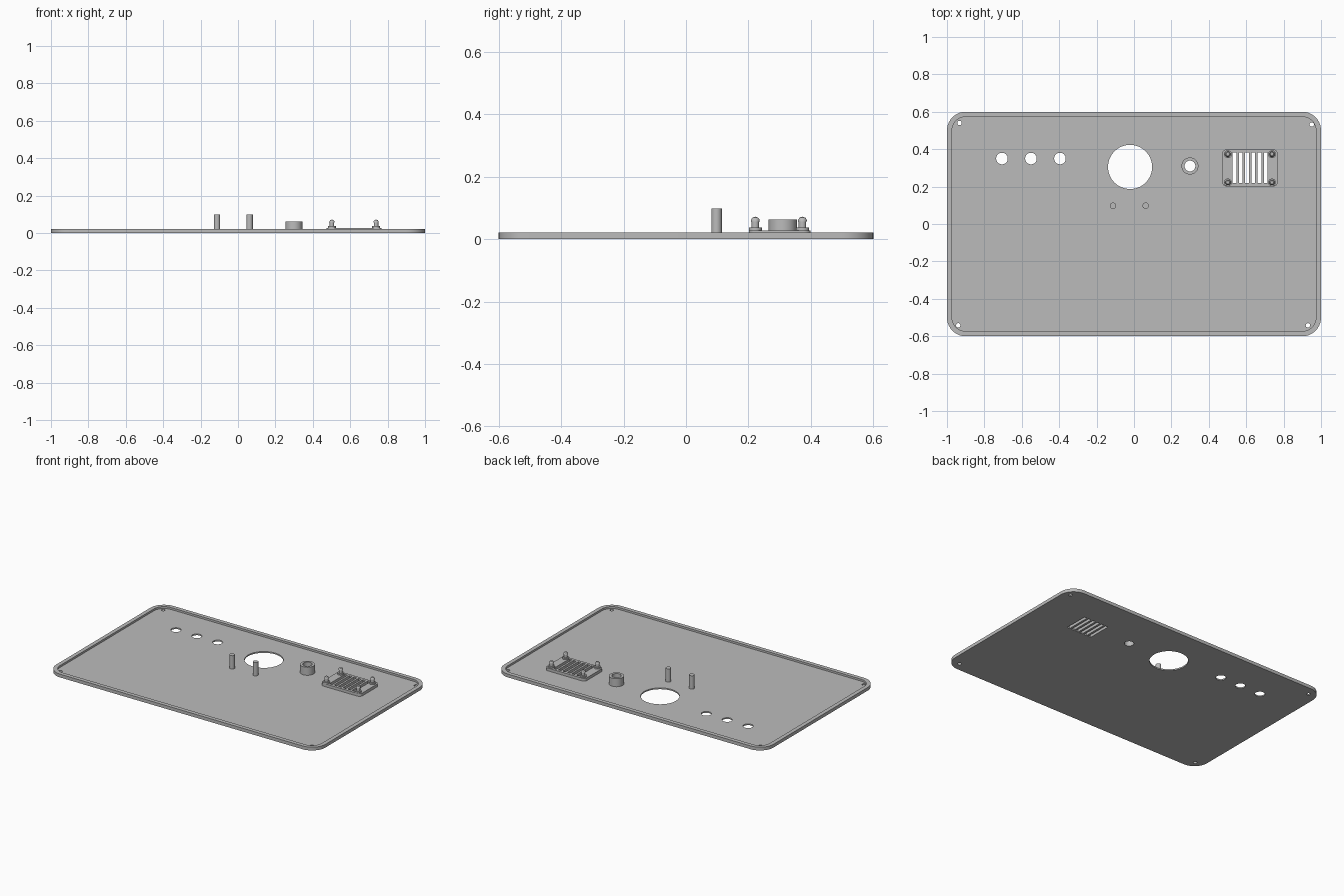
import bpy, bmesh, math

if "Cube" in bpy.data.objects:
    bpy.data.objects.remove(bpy.data.objects["Cube"])

grey = bpy.data.materials.new("light grey plastic")
grey.diffuse_color = (0.5, 0.5, 0.5, 1)
grey.use_nodes = True
grey.node_tree.nodes["Principled BSDF"].inputs["Base Color"].default_value = grey.diffuse_color

FLOOR, RIM = 0.009, 0.022


def finish(ob):
    ob.data.materials.clear()
    ob.data.materials.append(grey)
    bpy.ops.object.select_all(action='DESELECT')
    ob.select_set(True)
    bpy.context.view_layer.objects.active = ob
    bpy.ops.object.shade_smooth_by_angle(angle=math.radians(30))


def circle(x, y, r, n=32):
    return [(x + r * math.cos(2 * math.pi * i / n), y + r * math.sin(2 * math.pi * i / n)) for i in range(n)]


def rounded(x, y, hx, hy, r, n=10):
    pts = []
    for k, (sx, sy) in enumerate([(1, 1), (-1, 1), (-1, -1), (1, -1)]):
        for i in range(n + 1):
            a = math.pi / 2 * (k + i / n)
            pts.append((x + sx * (hx - r) + r * math.cos(a), y + sy * (hy - r) + r * math.sin(a)))
    return pts


def rect(x, y, hx, hy):
    return [(x - hx, y - hy), (x + hx, y - hy), (x + hx, y + hy), (x - hx, y + hy)]


def plate(name, loops, z0, z1):
    """Filled outline (first loop) with holes (other loops), extruded from z0 to z1."""
    cu = bpy.data.curves.new(name, 'CURVE')
    cu.dimensions = '2D'
    cu.fill_mode = 'BOTH'
    cu.extrude = (z1 - z0) / 2
    for pts in loops:
        sp = cu.splines.new('POLY')
        sp.points.add(len(pts) - 1)
        for p, (x, y) in zip(sp.points, pts):
            p.co = (x, y, 0, 1)
        sp.use_cyclic_u = True
    ob = bpy.data.objects.new(name, cu)
    bpy.context.collection.objects.link(ob)
    ob.location.z = (z0 + z1) / 2
    bpy.ops.object.select_all(action='DESELECT')
    ob.select_set(True)
    bpy.context.view_layer.objects.active = ob
    bpy.ops.object.convert(target='MESH')
    ob = bpy.context.view_layer.objects.active
    bm = bmesh.new()
    bm.from_mesh(ob.data)
    bmesh.ops.remove_doubles(bm, verts=bm.verts, dist=1e-5)
    bmesh.ops.recalc_face_normals(bm, faces=bm.faces)
    bm.to_mesh(ob.data)
    bm.free()
    finish(ob)


def lathe(name, x, y, profile, n=24):
    """Revolve an (r, z) profile about the vertical axis at x, y."""
    bm = bmesh.new()
    vs = [bm.verts.new((r, 0, z)) for r, z in profile]
    es = [bm.edges.new(p) for p in zip(vs, vs[1:])]
    bmesh.ops.spin(bm, geom=vs + es, cent=(0, 0, 0), axis=(0, 0, 1),
                   angle=2 * math.pi, steps=n, use_duplicate=False)
    bmesh.ops.remove_doubles(bm, verts=bm.verts, dist=1e-5)
    bmesh.ops.recalc_face_normals(bm, faces=bm.faces)
    me = bpy.data.meshes.new(name)
    bm.to_mesh(me)
    bm.free()
    ob = bpy.data.objects.new(name, me)
    bpy.context.collection.objects.link(ob)
    ob.location = (x, y, 0)
    finish(ob)


# Hole positions
screw_holes = [circle(x, y, 0.012, 16) for x, y in
               [(-0.933, 0.54), (0.95, 0.532), (-0.94, -0.542), (0.93, -0.542)]]
button_holes = [circle(x, 0.35, 0.031) for x in (-0.706, -0.551, -0.396)]
dial_hole = circle(-0.021, 0.305, 0.118, 64)
boss_hole = circle(0.299, 0.31, 0.029)
slots = [rect(0.537 + 0.0335 * i, 0.30, 0.010, 0.082) for i in range(6)]

# Cover panel and its raised rim
outer = rounded(0, 0, 1, 0.6, 0.1)
plate("cover_panel", [outer] + screw_holes + button_holes + [dial_hole, boss_hole] + slots, 0, FLOOR)
plate("raised_rim", [outer, rounded(0, 0, 0.973, 0.573, 0.073)], FLOOR, RIM)

# Slotted grille plate
plate("vent_grille", [rounded(0.62, 0.30, 0.148, 0.099, 0.022, 6)] + slots, FLOOR, 0.028)

# Grille pins with collars and domed heads
for x in (0.502, 0.738):
    for y in (0.222, 0.373):
        lathe("grille_pin", x, y, [
            (0.021, 0.028), (0.021, 0.037), (0.012, 0.037), (0.012, 0.056), (0.0145, 0.057),
            (0.0135, 0.063), (0.009, 0.069), (0, 0.072)])

# Hollow boss
lathe("hollow_boss", 0.299, 0.31, [
    (0.029, FLOOR), (0.029, 0.063), (0.0455, 0.063), (0.0455, FLOOR)], 32)

# Two upright posts
for x in (-0.112, 0.062):
    lathe("upright_post", x, 0.098, [(0.017, FLOOR), (0.017, 0.098), (0, 0.098)])
